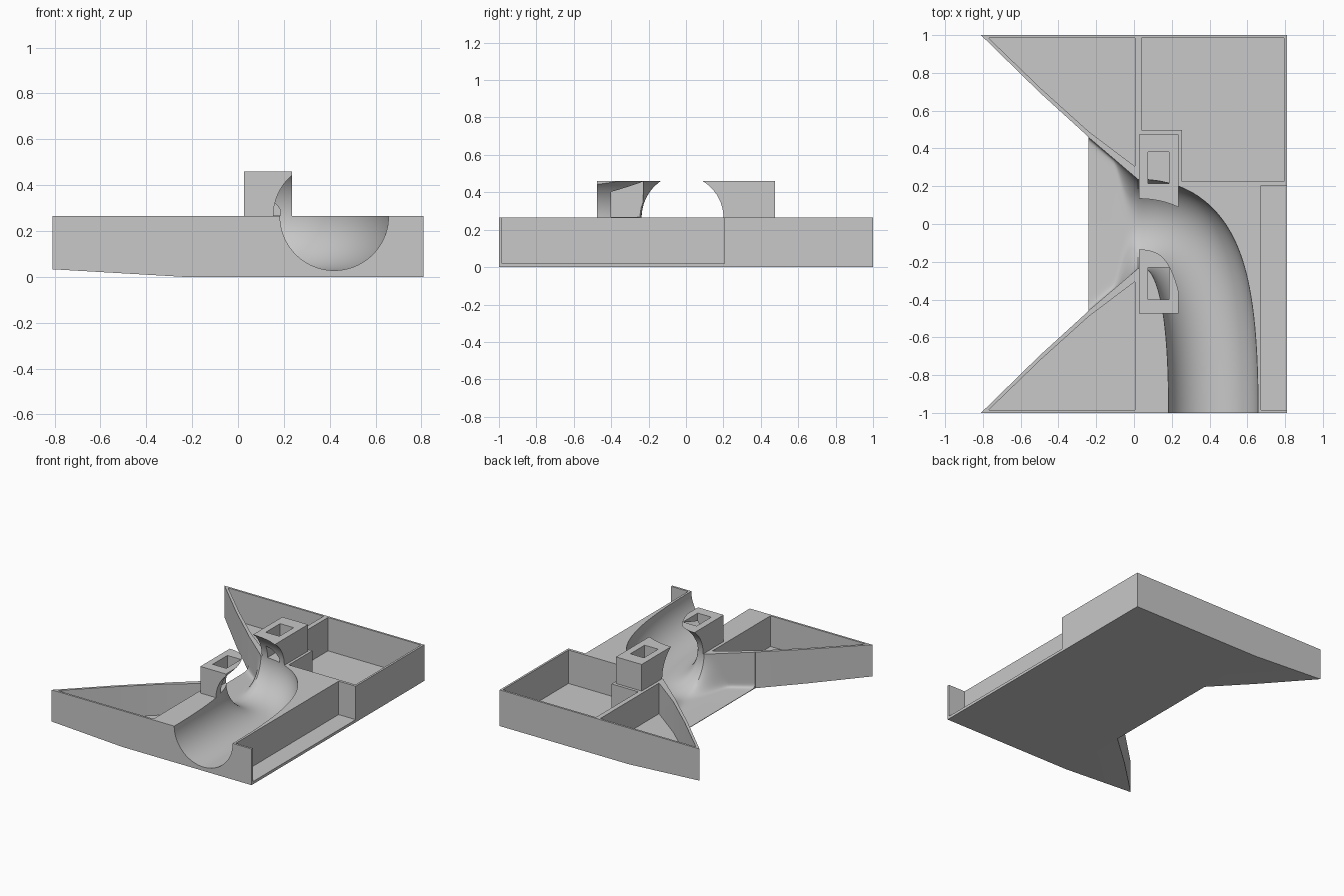
import bpy, bmesh, math
from mathutils import Vector

cube = bpy.data.objects.get("Cube")
if cube:
    bpy.data.objects.remove(cube, do_unlink=True)

grey = bpy.data.materials.new("plain grey")
grey.use_nodes = True
colour = (0.58, 0.58, 0.58, 1)
grey.diffuse_color = colour
grey.node_tree.nodes["Principled BSDF"].inputs["Base Color"].default_value = colour

TOP = 0.265      # deck height
RADIUS = 0.237   # channel radius
SIDES = 64


def make_object(name, bm):
    bm.normal_update()
    bmesh.ops.recalc_face_normals(bm, faces=bm.faces)
    mesh = bpy.data.meshes.new(name)
    bm.to_mesh(mesh)
    bm.free()
    obj = bpy.data.objects.new(name, mesh)
    bpy.context.collection.objects.link(obj)
    mesh.materials.append(grey)
    return obj


def prism(name, outline, low, high):
    """Extrude a plan outline between two heights."""
    bm = bmesh.new()
    lower = [bm.verts.new((x, y, low)) for x, y in outline]
    upper = [bm.verts.new((x, y, high)) for x, y in outline]
    bm.faces.new(upper)
    bm.faces.new(lower[::-1])
    count = len(outline)
    for i in range(count):
        j = (i + 1) % count
        bm.faces.new((lower[i], lower[j], upper[j], upper[i]))
    return make_object(name, bm)


def box(name, x0, x1, y0, y1, z0, z1):
    return prism(name, [(x0, y0), (x1, y0), (x1, y1), (x0, y1)], z0, z1)


def cut(target, cutters):
    """Subtract each cutter, using the first solver that leaves a solid."""
    for cutter in cutters:
        cutter.hide_render = True
        mod = target.modifiers.new("cut", 'BOOLEAN')
        mod.operation = 'DIFFERENCE'
        mod.object = cutter
        for solver in ('EXACT', 'MANIFOLD', 'FLOAT'):
            mod.solver = solver
            depsgraph = bpy.context.evaluated_depsgraph_get()
            depsgraph.update()
            if len(target.evaluated_get(depsgraph).data.polygons) > 0:
                break
        bpy.context.view_layer.objects.active = target
        bpy.ops.object.modifier_apply(modifier=mod.name)


def power(value, exponent):
    return math.copysign(abs(value) ** exponent, value)


def channel_cutter():
    """Round tube along a bend, opening into a squared funnel."""
    bm = bmesh.new()
    rings = []

    def ring(centre, side, width, height, exponent):
        verts = []
        for i in range(SIDES):
            a = math.tau * (i + 0.5) / SIDES
            p = centre + side * width * power(math.cos(a), exponent)
            z = TOP + height * power(math.sin(a), exponent)
            verts.append(bm.verts.new((p.x, p.y, z)))
        rings.append(verts)

    p0, p1, p2, p3 = (Vector(p) for p in
                      ((0.42, -1), (0.42, -0.25), (0.32, 0), (0.02, 0)))
    ring(Vector((0.42, -1.1)), Vector((1, 0)), RADIUS, RADIUS, 1)
    steps = 40
    for i in range(steps + 1):
        t = i / steps
        s = 1 - t
        centre = p0 * s**3 + p1 * 3 * s * s * t + p2 * 3 * s * t * t + p3 * t**3
        d = (p1 - p0) * s * s + (p2 - p1) * 2 * s * t + (p3 - p2) * t * t
        ring(centre, Vector((d.y, -d.x)).normalized(), RADIUS, RADIUS, 1)
    # funnel
    for i in range(1, 21):
        x = 0.02 - 0.28 * i / 20
        f = (0.02 - x) / 0.26
        blend = min(1, (0.02 - x) / 0.13)
        blend = blend * blend * (3 - 2 * blend)
        width = RADIUS + (0.458 - RADIUS) * f
        ring(Vector((x, 0)), Vector((0, 1)), width, RADIUS + 0.024 * f, 1 - 0.92 * blend)
    for a, b in zip(rings, rings[1:]):
        for i in range(SIDES):
            j = (i + 1) % SIDES
            bm.faces.new((a[i], a[j], b[j], b[i]))
    bm.faces.new(rings[0])
    bm.faces.new(rings[-1])
    return make_object("channel_cutter", bm)


def mirrored(points):
    return points + [(x, -y) for x, y in reversed(points)]


# base with two pointed wings
edge = [(0.81, 1), (-0.81, 1), (-0.5, 0.697), (-0.24, 0.46)]
base = prism("base", mirrored(edge), 0, TOP)

# wedge that lifts the underside of the wing tips
wedge = box("wedge_cutter", -1, -0.22, -1.2, 1.2, -0.2, -0.001)
for v in wedge.data.vertices:
    if v.co.z > -0.1 and v.co.x < -0.5:
        v.co.z = 0.044

channel = channel_cutter()

# pockets in the deck and the open slot on the side
wing_pocket = [(0.005, 0.985), (-0.77, 0.985), (-0.49, 0.715), (-0.24, 0.49), (0.005, 0.305)]
corner_pocket = [(0.04, 0.985), (0.795, 0.985), (0.795, 0.225),
                 (0.255, 0.225), (0.255, 0.497), (0.04, 0.497)]
base_cutters = [
    wedge,
    channel,
    prism("back_wing_cutter", wing_pocket, 0.04, 0.4),
    prism("front_wing_cutter", [(x, -y) for x, y in wing_pocket], 0.04, 0.4),
    prism("corner_cutter", corner_pocket, 0.02, 0.4),
    box("slot_cutter", 0.672, 0.9, -0.985, 0.205, 0.02, 0.4),
]
cut(base, base_cutters)

# socket towers beside the channel mouth
towers = []
tower_cutters = []
for name, y0, y1, p0, p1 in (("back_tower", 0.05, 0.475, 0.215, 0.38),
                             ("front_tower", -0.475, -0.05, -0.4, -0.23)):
    tower = box(name, 0.027, 0.235, y0, y1, TOP, 0.46)
    socket = box(name + "_socket_cutter", 0.075, 0.185, p0, p1, TOP + 0.002, 0.6)
    cut(tower, [channel, socket])
    towers.append(tower)
    tower_cutters.append(socket)

for cutter in base_cutters + tower_cutters:
    bpy.data.objects.remove(cutter, do_unlink=True)

# smooth the channel, keep the corners sharp
for obj in [base] + towers:
    bpy.ops.object.select_all(action='DESELECT')
    obj.select_set(True)
    bpy.context.view_layer.objects.active = obj
    bpy.ops.object.shade_smooth_by_angle(angle=math.radians(30))
